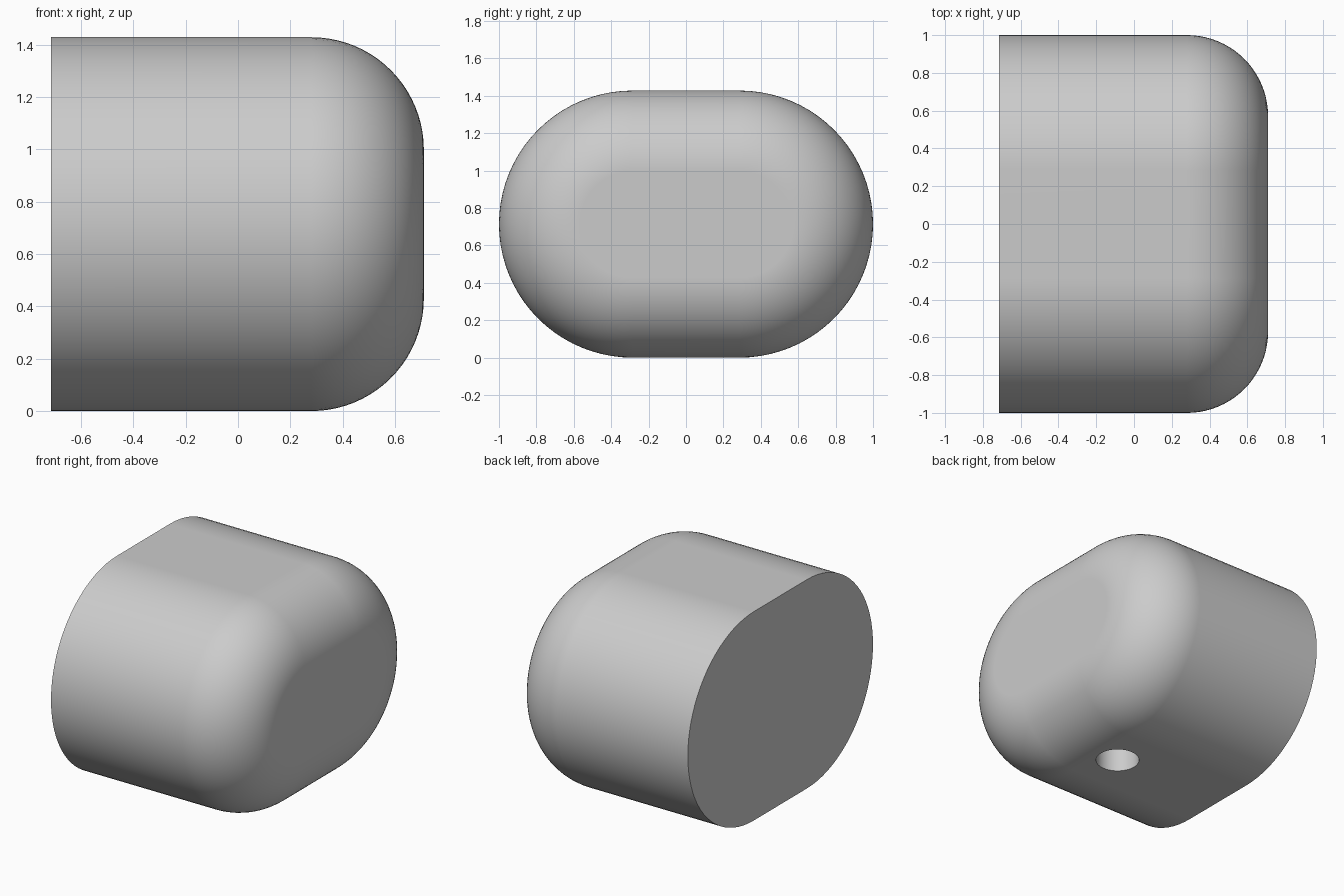
import bpy, bmesh
from math import sin, cos, pi, radians

if "Cube" in bpy.data.objects:
    bpy.data.objects.remove(bpy.data.objects["Cube"], do_unlink=True)

R = 0.714           # end radius of the stadium section
HALF = 1 - R        # half length of its straight sides
FILLET = 0.43       # rounding of the closed end
X0, X1 = -0.714, 0.71
ARC, STEPS = 40, 20

grey = bpy.data.materials.new("light grey")
grey.use_nodes = True
colour = (0.6, 0.6, 0.6, 1)
grey.diffuse_color = colour
grey.node_tree.nodes["Principled BSDF"].inputs["Base Color"].default_value = colour


def stadium(bm, x, r):
    """Ring of vertices: two half circles joined by straight sides."""
    ring = []
    for side in (1, -1):
        for i in range(ARC + 1):
            a = -pi / 2 + pi * i / ARC
            ring.append(bm.verts.new((x, side * (HALF + r * cos(a)), R + side * r * sin(a))))
    return ring


# Body: straight stadium prism, then a quarter-round to the flat end
bm = bmesh.new()
rings = [stadium(bm, X0, R)]
for k in range(STEPS + 1):
    t = pi / 2 * k / STEPS
    rings.append(stadium(bm, X1 - FILLET + FILLET * sin(t), R - FILLET + FILLET * cos(t)))
for a, b in zip(rings, rings[1:]):
    n = len(a)
    for i in range(n):
        bm.faces.new((a[i], a[(i + 1) % n], b[(i + 1) % n], b[i]))
bm.faces.new(rings[0])
bm.faces.new(rings[-1])
bmesh.ops.recalc_face_normals(bm, faces=bm.faces)
mesh = bpy.data.meshes.new("body")
bm.to_mesh(mesh)
bm.free()
mesh.materials.append(grey)
body = bpy.data.objects.new("body", mesh)
bpy.context.collection.objects.link(body)

# Blind round hole in the underside
bpy.ops.mesh.primitive_cylinder_add(vertices=48, radius=0.14, depth=1.4, location=(0.14, 0, 0))
cutter = bpy.context.object
cutter.name = "hole_cutter"
cutter.hide_render = True
cutter.data.materials.append(grey)
cut = body.modifiers.new("hole", 'BOOLEAN')
cut.operation = 'DIFFERENCE'
cut.solver = 'EXACT'
cut.object = cutter

# Apply the cut, then smooth the rounded surfaces
bpy.ops.object.select_all(action='DESELECT')
body.select_set(True)
bpy.context.view_layer.objects.active = body
bpy.ops.object.modifier_apply(modifier=cut.name)
bpy.data.objects.remove(cutter, do_unlink=True)
bpy.ops.object.shade_smooth_by_angle(angle=radians(30))
weighted = body.modifiers.new("flat_normals", 'WEIGHTED_NORMAL')
weighted.keep_sharp = True
